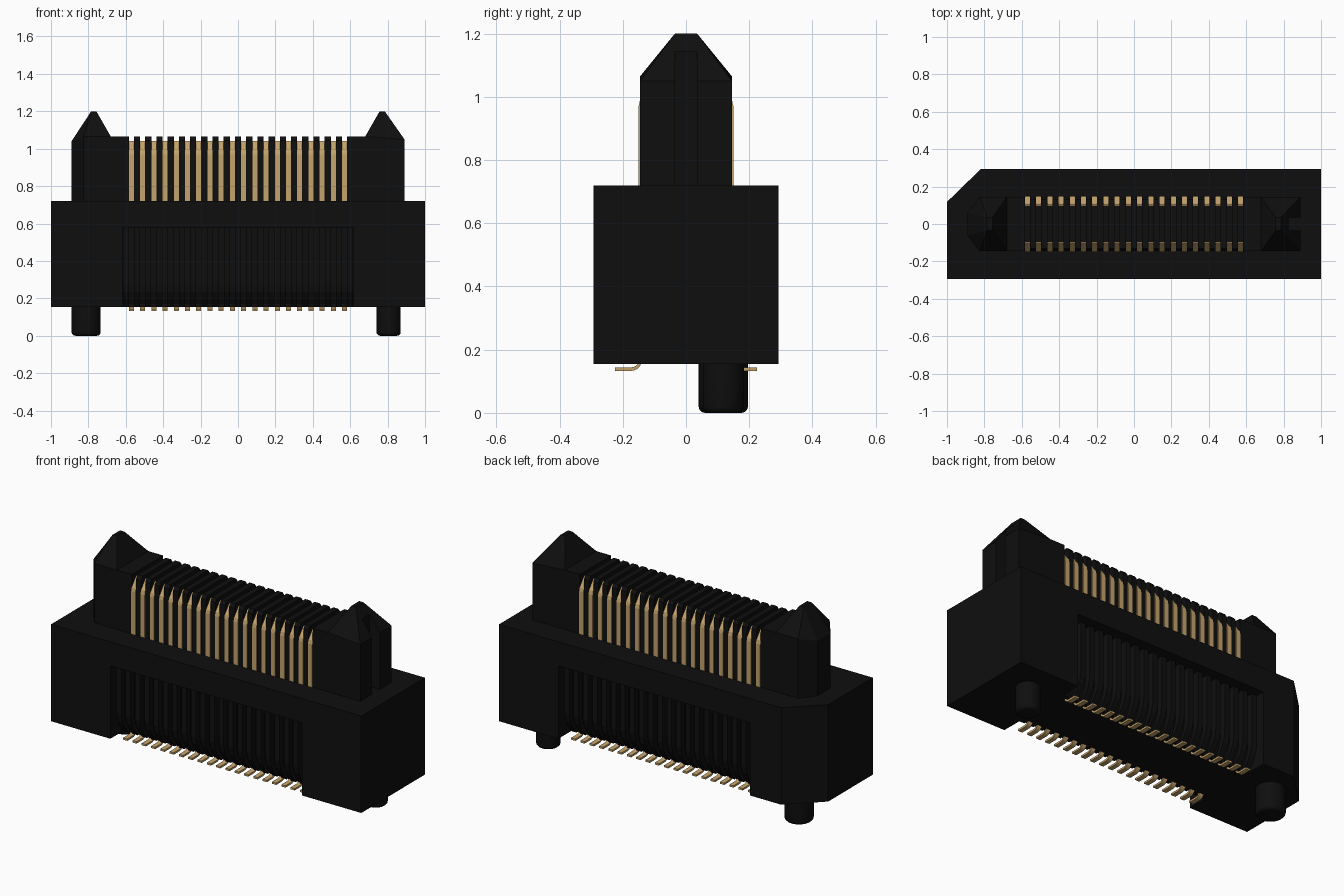
import bpy, bmesh, math
from mathutils import Matrix

if "Cube" in bpy.data.objects:
    bpy.data.objects.remove(bpy.data.objects["Cube"])

def material(name, rgb):
    m = bpy.data.materials.new(name)
    m.diffuse_color = (*rgb, 1)
    m.use_nodes = True
    m.node_tree.nodes["Principled BSDF"].inputs["Base Color"].default_value = m.diffuse_color
    return m

BLACK = material("black plastic", (0.0046, 0.0046, 0.0046))
GOLD = material("gold contact", (0.56, 0.37, 0.15))

def finish(name, bm, mat):
    bmesh.ops.recalc_face_normals(bm, faces=bm.faces)
    me = bpy.data.meshes.new(name)
    bm.to_mesh(me)
    bm.free()
    me.materials.append(mat)
    ob = bpy.data.objects.new(name, me)
    bpy.context.collection.objects.link(ob)
    return ob

def prism_z(bm, pts, z0, z1):
    """Extrude an xy outline from z0 to z1."""
    f = bm.faces.new([bm.verts.new((x, y, z0)) for x, y in pts])
    r = bmesh.ops.extrude_face_region(bm, geom=[f])
    bmesh.ops.translate(bm, vec=(0, 0, z1 - z0),
                        verts=[v for v in r["geom"] if isinstance(v, bmesh.types.BMVert)])

def prism_x(bm, pts, x0, x1, side=1):
    """Extrude a yz outline from x0 to x1, mirrored in y by side."""
    f = bm.faces.new([bm.verts.new((x0, side * y, z)) for y, z in pts])
    r = bmesh.ops.extrude_face_region(bm, geom=[f])
    bmesh.ops.translate(bm, vec=(x1 - x0, 0, 0),
                        verts=[v for v in r["geom"] if isinstance(v, bmesh.types.BMVert)])

def box(bm, x0, x1, y0, y1, z0, z1):
    prism_z(bm, [(x0, y0), (x1, y0), (x1, y1), (x0, y1)], z0, z1)

def cut(ob, cutter):
    m = ob.modifiers.new("cut", "BOOLEAN")
    m.operation = "DIFFERENCE"
    m.solver = "EXACT"
    m.object = cutter
    bpy.context.view_layer.objects.active = ob
    bpy.ops.object.modifier_apply(modifier=m.name)
    bpy.data.objects.remove(cutter)

def arc(cy, cz, r, a0, a1, n=5):
    return [(cy + r * math.cos(math.radians(a0 + (a1 - a0) * i / n)),
             cz + r * math.sin(math.radians(a0 + (a1 - a0) * i / n))) for i in range(n + 1)]

PITCH = 0.06
XS = [(i - 9.5) * PITCH for i in range(20)]      # contact positions
RIBS = [(i - 10) * PITCH for i in range(21)]     # ribs between them

# Housing with one keyed corner and an open-bottomed recess front and back
bm = bmesh.new()
prism_z(bm, [(-1, -.293), (1, -.293), (1, .293), (-.82, .293), (-1, .118)], .155, .72)
housing = finish("housing", bm, BLACK)
bm = bmesh.new()
wall = [(.205, .58), (.205, .27), (.198, .235), (.183, .2), (.165, .17), (.16, .1)]
for s in (-1, 1):
    prism_x(bm, [(.4, .1), (.4, .58)] + wall, -.618, .618, s)
cut(housing, finish("recess_cutter", bm, BLACK))

# Ribs that follow the curved recess wall
bm = bmesh.new()
outer = [(.24, .58), (.24, .28), (.23, .235), (.21, .2), (.185, .17), (.175, .155)]
inner = [(.15, .155), (.15, .2), (.19, .28), (.19, .58)]
for s in (-1, 1):
    for x in RIBS:
        prism_x(bm, outer + inner, x - .016, x + .016, s)
finish("recess_ribs", bm, BLACK)

# Tongue: core, plain ends and ribs separating the contacts
bm = bmesh.new()
box(bm, -.62, .62, -.105, .105, .715, 1.03)
for s in (-1, 1):
    box(bm, min(s * .585, s * .70), max(s * .585, s * .70), -.145, .145, .715, 1.065)
finish("tongue_core", bm, BLACK)
bm = bmesh.new()
rib = [(-.145, .715), (.145, .715), (.145, 1.045), (.13, 1.065), (-.13, 1.065), (-.145, 1.045)]
for x in RIBS:
    prism_x(bm, rib, x - .0165, x + .0165)
finish("tongue_ribs", bm, BLACK)

# Guide posts with pointed tops: chamfered on the left, slotted on the right
def guide_post(name, s, chamfer):
    bm = bmesh.new()
    plan = [(.68, .145, 1.065), (.89 - chamfer, .145, 1.065 if chamfer else 1.05),
            (.89, .145 - chamfer * 1.3, 1.04)]
    pts = []
    for x, y, z in plan:
        for t in (-1, 1):
            pts += [(s * x, t * y, .715), (s * x, t * y, z)]
    pts += [(s * x, t * .035, 1.2) for x in (.757, .785) for t in (-1, 1)]
    for p in pts:
        bm.verts.new(p)
    bmesh.ops.remove_doubles(bm, verts=bm.verts, dist=.001)
    bmesh.ops.convex_hull(bm, input=bm.verts)
    bmesh.ops.delete(bm, geom=[v for v in bm.verts if not v.link_faces], context="VERTS")
    return finish(name, bm, BLACK)

guide_post("left_guide_post", -1, .065)
right_post = guide_post("right_guide_post", 1, 0)
bm = bmesh.new()
box(bm, .825, .95, -.035, .035, .6, 1.3)
cut(right_post, finish("slot_cutter", bm, BLACK))

# Board pegs, different diameters, rounded at the bottom
def peg(name, x, r):
    bm = bmesh.new()
    bmesh.ops.create_cone(bm, cap_ends=True, segments=40, radius1=r, radius2=r, depth=.17,
                          matrix=Matrix.Translation((x, .118, .085)))
    edges = [e for e in bm.edges if all(v.co.z < .01 for v in e.verts)]
    bmesh.ops.bevel(bm, geom=edges, offset=.02, segments=3, profile=.5, affect="EDGES")
    ob = finish(name, bm, BLACK)
    bpy.ops.object.select_all(action="DESELECT")
    ob.select_set(True)
    bpy.context.view_layer.objects.active = ob
    bpy.ops.object.shade_smooth_by_angle()

peg("left_peg", -.812, .078)
peg("right_peg", .805, .065)

# Contact blades with inward-curled tips, and bent solder tails
blade = [(.1, .715), (.15, .715), (.15, .97), (.145, .992), (.105, 1.042), (.095, 1.042)]
tail = ([(.225, .133), (.225, .144)] + arc(.173, .167, .023, 270, 180)
        + [(.15, .24), (.14, .24)] + arc(.173, .166, .033, 180, 270))
for s, side in ((-1, "front"), (1, "back")):
    for part, pts in (("blades", blade), ("tails", tail)):
        bm = bmesh.new()
        for x in XS:
            prism_x(bm, pts, x - .0135, x + .0135, s)
        finish(f"{side}_contact_{part}", bm, GOLD)
